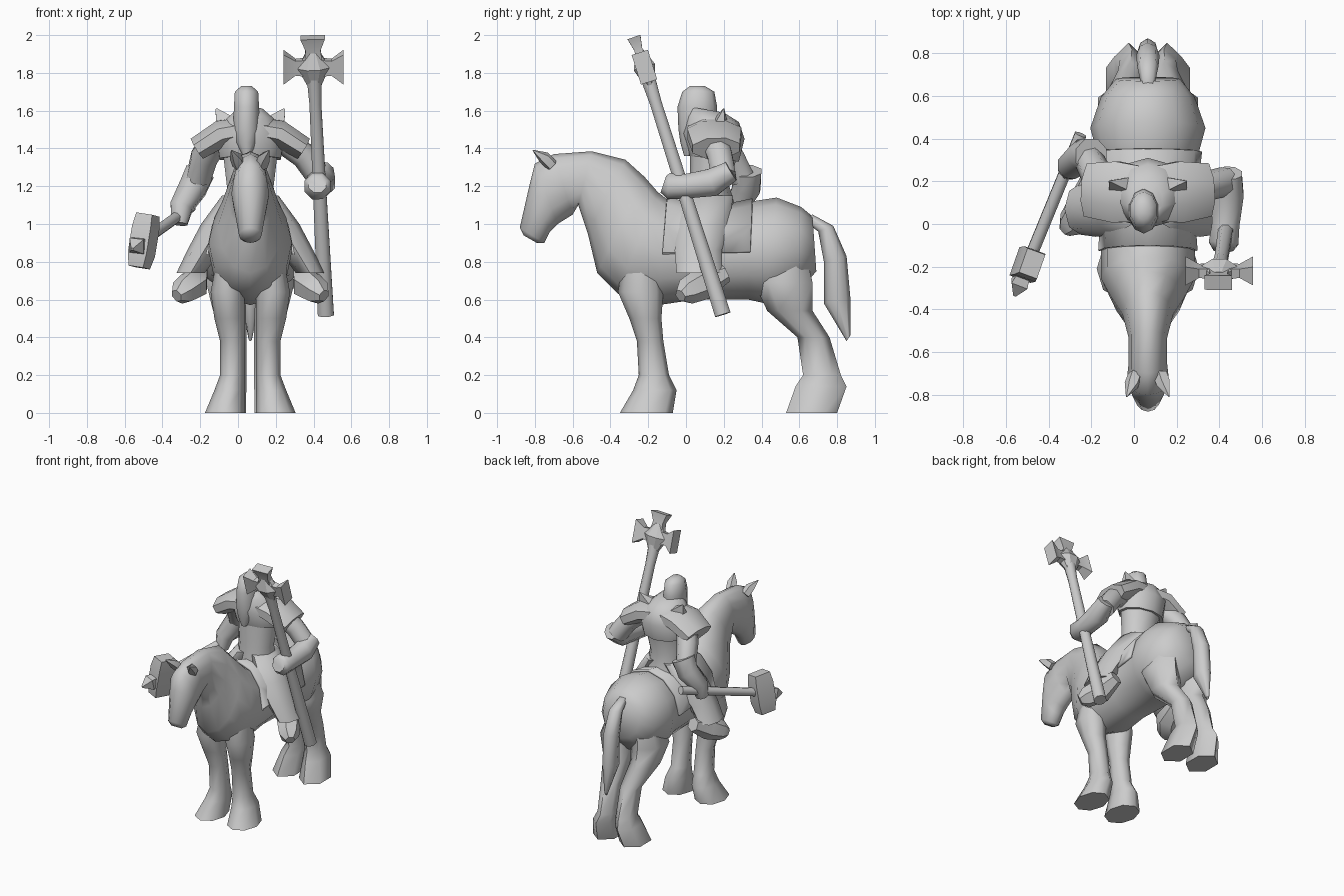
import bpy
import bmesh
from math import sin, cos, pi, sqrt
from mathutils import Vector

default = bpy.data.objects.get("Cube")
if default:
    bpy.data.objects.remove(default, do_unlink=True)

grey = bpy.data.materials.new("plain grey")
grey.use_nodes = True
colour = (.6, .6, .6, 1)
grey.diffuse_color = colour
grey.node_tree.nodes["Principled BSDF"].inputs["Base Color"].default_value = colour

MIDDLE = .065  # centre line of horse and rider


def skin(name, rings, cap=True, angle=1.1, floor=None):
    """Bridge rings of points into a surface, optionally trimmed below a height."""
    bm = bmesh.new()
    loops = [[bm.verts.new(point) for point in ring] for ring in rings]
    count = len(loops[0])
    for here, there in zip(loops, loops[1:]):
        for i in range(count):
            j = (i + 1) % count
            bm.faces.new((here[i], here[j], there[j], there[i]))
    if cap:
        bm.faces.new(loops[0])
        bm.faces.new(loops[-1])
    if floor is not None:
        everything = bm.verts[:] + bm.edges[:] + bm.faces[:]
        bmesh.ops.bisect_plane(bm, geom=everything, plane_co=(0, 0, floor),
                               plane_no=(0, 0, -1), clear_outer=True)
    bmesh.ops.recalc_face_normals(bm, faces=bm.faces)
    mesh = bpy.data.meshes.new(name)
    bm.to_mesh(mesh)
    bm.free()
    mesh.materials.append(grey)
    part = bpy.data.objects.new(name, mesh)
    bpy.context.collection.objects.link(part)
    bpy.ops.object.select_all(action='DESELECT')
    part.select_set(True)
    bpy.context.view_layer.objects.active = part
    bpy.ops.object.shade_smooth_by_angle(angle=angle)
    return part


def circle(centre, across, depth, sides, shift=0):
    turns = [2 * pi * (i + shift) / sides for i in range(sides)]
    return [centre + across * cos(turn) + depth * sin(turn) for turn in turns]


def loft(name, sections, sides=10, grow=1, **options):
    """Each section: x centre, two opposite points (y, z) and a half width."""
    rings = []
    for x, first, second, half in sections:
        start, end = Vector((x, *first)), Vector((x, *second))
        reach = (end - start) / 2 * grow
        rings.append(circle((start + end) / 2, reach, Vector((half * grow, 0, 0)), sides))
    return skin(name, rings, **options)


def stack(name, levels, place, tilt=0, **options):
    """Each level: front y, back y, height, half width; place gives the x centre."""
    sections = [(place(z, half), (front, z), (back, z + tilt), half)
                for front, back, z, half in levels]
    return loft(name, sections, **options)


def tube(name, path, sides=8, side=(1, 0, 0), flat=1, angle=.85):
    """Sweep along (point, radius) pairs; four sides make a box section."""
    spots = [Vector(point) for point, radius in path]
    rings = []
    for k, (point, radius) in enumerate(path):
        ahead = (spots[min(k + 1, len(spots) - 1)] - spots[max(k - 1, 0)]).normalized()
        across = Vector(side)
        across = (across - ahead * across.dot(ahead)).normalized()
        size = radius * (sqrt(2) if sides == 4 else 1)
        rings.append(circle(spots[k], across * size, ahead.cross(across) * size * flat,
                            sides, shift=.5))
    return skin(name, rings, angle=angle)


def on_middle(height, half):
    return MIDDLE


# Horse trunk, neck and head, from rump to muzzle
trunk = [(MIDDLE, *section) for section in (
    ((.67, 1.04), (.69, .75), .15),
    ((.61, 1.09), (.58, .62), .22),
    ((.48, 1.14), (.42, .58), .27),
    ((.35, 1.12), (.33, .6), .24),
    ((.1, 1.07), (.05, .6), .21),
    ((-.1, 1.13), (-.15, .57), .22),
    ((-.15, 1.17), (-.36, .63), .22),
    ((-.22, 1.25), (-.47, .74), .17),
    ((-.32, 1.34), (-.52, .95), .12),
    ((-.5, 1.385), (-.57, 1.1), .09),
    ((-.7, 1.37), (-.6, 1.05), .09),
    ((-.8, 1.32), (-.68, 1), .1),
    ((-.83, 1.2), (-.72, .96), .085),
    ((-.88, .98), (-.75, .9), .06),
    ((-.86, .94), (-.79, .9), .035))]
loft("horse_body", trunk, sides=12)

# Saddle cloth follows the back
saddle = loft("saddle", trunk[3:6], sides=12, grow=1.06, cap=False, floor=.85)
shell = saddle.modifiers.new("thickness", 'SOLIDIFY')
shell.thickness = .015

stack("tail", ((.62, .67, 1.02, .03), (.7, .78, .96, .05), (.73, .85, .8, .055),
               (.73, .87, .58, .05), (.85, .87, .38, .01)), on_middle, tilt=.03, sides=8)

for side, label in ((1, "left"), (-1, "right")):
    def out(distance, y, z):
        return (MIDDLE + side * distance, y, z)

    def front_stance(height, half):
        return MIDDLE + side * (.03 + half)

    def hind_stance(height, half):
        return MIDDLE + side * (.01 + half)

    def astride(height, half):
        return MIDDLE + side * (.07 + .6 * (1.15 - height))

    # Horse legs keep a constant gap between them
    stack(label + "_front_leg", (
        (-.33, -.14, .85, .07), (-.36, -.12, .64, .09), (-.3, -.13, .5, .08),
        (-.26, -.12, .38, .065), (-.25, -.09, .2, .065), (-.28, -.05, .12, .08),
        (-.35, -.07, 0, .105)), front_stance, sides=8)
    stack(label + "_hind_leg", (
        (.42, .62, .9, .08), (.36, .67, .69, .12), (.43, .67, .54, .1),
        (.59, .76, .4, .07), (.62, .82, .2, .065), (.58, .85, .14, .08),
        (.53, .8, 0, .1)), hind_stance, sides=6)
    tube(label + "_ear", ((out(.06, -.71, 1.31), .035), (out(.075, -.75, 1.35), .035),
                          (out(.1, -.81, 1.39), .003)), sides=5)

    # Rider's robed leg, boot, shoulder plate and collar point
    stack(label + "_robe_leg", (
        (0, .25, 1.15, .08), (-.05, .23, 1, .1),
        (-.06, .19, .86, .09), (-.05, .19, .74, .075)), astride, sides=8)
    tube(label + "_boot", ((out(.27, .21, .74), .05), (out(.3, .08, .68), .085),
                           (out(.36, 0, .64), .07), (out(.39, -.03, .62), .035)), sides=6)
    tube(label + "_shoulder_plate", ((out(.03, .14, 1.5), .14), (out(.15, .15, 1.48), .155),
                                     (out(.28, .16, 1.4), .135)),
         side=(0, 1, 0), flat=.5, angle=.7)
    tube(label + "_collar_point", ((out(.11, .17, 1.49), .08), (out(.18, .2, 1.61), .004)),
         sides=4, flat=.6)

# Rider's torso, mantle and hooded head with beard
stack("torso", ((.03, .28, 1.45, .16), (.02, .27, 1.36, .15),
                (.02, .23, 1.2, .13), (0, .27, 1.06, .14)), on_middle)
stack("shoulder_mantle", (
    (.02, .2, 1.62, .07), (0, .28, 1.57, .13), (-.02, .31, 1.48, .19),
    (.02, .28, 1.36, .17)), on_middle, tilt=-.03)
stack("hooded_head", (
    (.02, .1, 1.73, .03), (-.02, .15, 1.7, .065), (-.045, .165, 1.62, .07),
    (-.04, .16, 1.5, .075), (-.03, .1, 1.43, .055), (-.01, .03, 1.36, .02)),
    lambda height, half: MIDDLE - .02)

# Right arm hanging back, left arm reaching forward
tube("right_upper_arm", (((-.12, .16, 1.45), .075), ((-.18, .24, 1.35), .075),
                         ((-.21, .3, 1.24), .07)))
tube("right_forearm", (((-.2, .32, 1.28), .085), ((-.24, .32, 1.19), .08),
                       ((-.3, .27, 1.09), .065), ((-.31, .25, 1), .045)))
tube("left_upper_arm", (((.25, .15, 1.44), .075), ((.35, .18, 1.36), .07),
                        ((.43, .2, 1.25), .07)))
tube("left_forearm", (((.45, .24, 1.28), .06), ((.44, .14, 1.22), .08),
                      ((.43, 0, 1.2), .07), ((.42, -.09, 1.2), .075),
                      ((.42, -.12, 1.21), .05)))

# Staff with a flared cross head
foot, core, crown = Vector((.465, .195, .52)), Vector((.4, -.22, 1.83)), Vector((.395, -.275, 1.988))
along = (core - foot).normalized()
tube("staff", ((foot, .046), (foot.lerp(core, .5), .038),
               (core - along * .2, .034), (core, .045)))
tube("staff_core", ((core - along * .11, .035), (core, .09), (core + along * .09, .035)),
     flat=.7, angle=.5)
reach = Vector((.158, 0, 0))
for name, tip, end, facing in (("staff_left_arm", core + reach, .082, along),
                               ("staff_right_arm", core - reach, .082, along),
                               ("staff_top_arm", crown, .065, reach)):
    tube(name, ((core, .05), (core.lerp(tip, .6), .04), (tip, end)),
         sides=4, side=facing, flat=.55, angle=.5)

# Hammer with a heavy block and a front spike
butt, neck = Vector((-.25, .42, 1.09)), Vector((-.5, -.19, .91))
forward = (neck - butt).normalized()
tube("hammer_handle", ((butt, .03), (neck, .03)))
lean = Vector((.023, .005, .14))
tube("hammer_head", [(neck + lean * step, radius) for step, radius in
                     ((1, .06), (.5, .07), (-.5, .07), (-1, .055))],
     sides=4, side=forward, flat=.75, angle=.4)
tube("hammer_spike", [(neck + forward * step, radius) for step, radius in
                      ((.05, .03), (.1, .04), (.165, .006))], sides=4, angle=.4)
